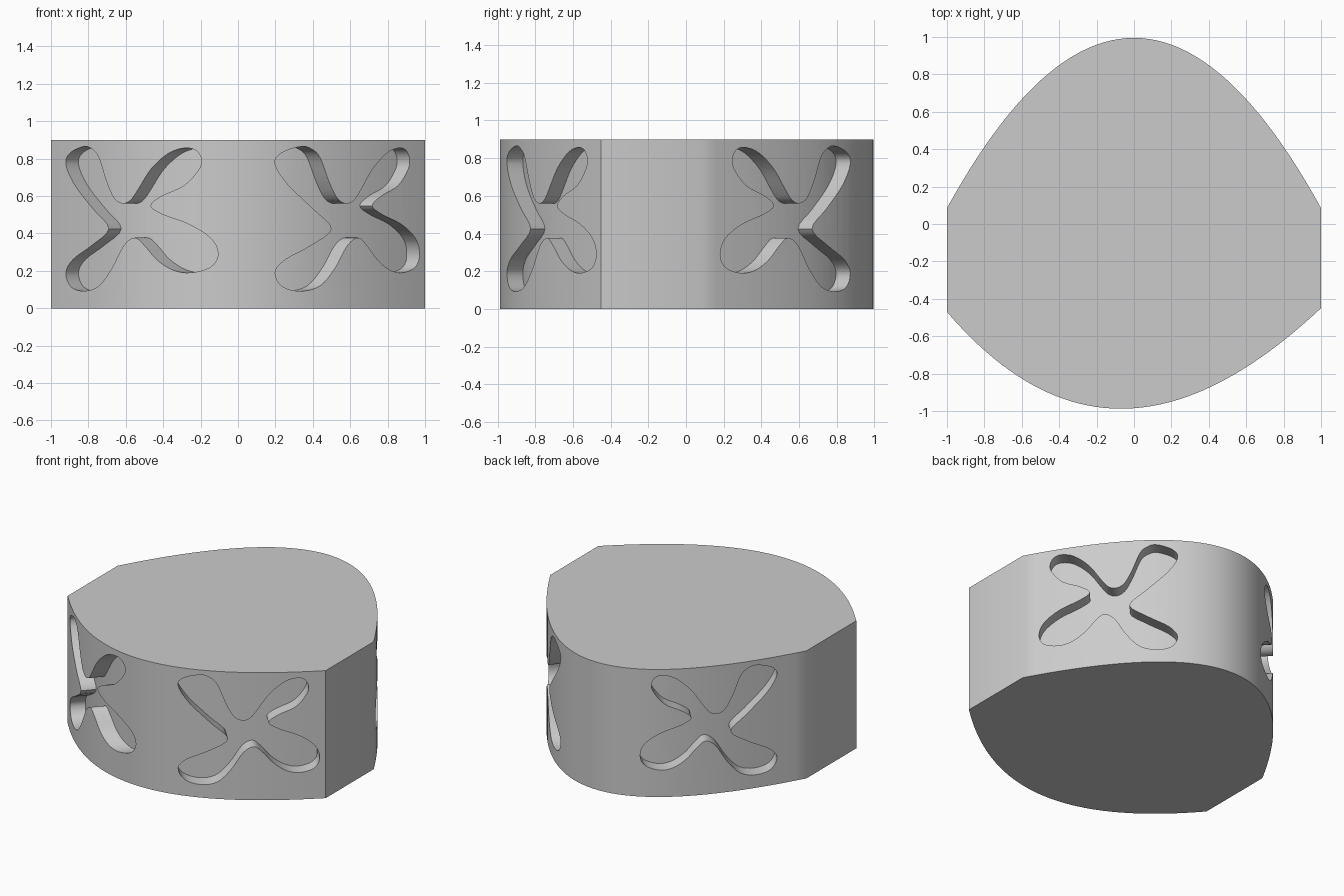
import bpy, bmesh, math
from mathutils import Vector

if "Cube" in bpy.data.objects:
    bpy.data.objects.remove(bpy.data.objects["Cube"])

HEIGHT = 0.9
DEPTH = 0.10          # depth of the flower recesses
C, K = 0.743, 0.669   # cosine and sine of the cutting angle


def front_y(x):
    return -0.985 + 0.0735 * x + 0.525 * x ** 2 - 0.0635 * x ** 3


def back_y(x):
    return 0.995 - 0.91 * x ** 2


def prism(name, ring, offset):
    """Solid made by sweeping a closed 3D ring along an offset."""
    bm = bmesh.new()
    a = [bm.verts.new(p) for p in ring]
    b = [bm.verts.new(p + offset) for p in ring]
    bm.faces.new(a)
    bm.faces.new(b)
    n = len(ring)
    for i in range(n):
        j = (i + 1) % n
        bm.faces.new((a[i], a[j], b[j], b[i]))
    bmesh.ops.recalc_face_normals(bm, faces=bm.faces)
    mesh = bpy.data.meshes.new(name)
    bm.to_mesh(mesh)
    bm.free()
    ob = bpy.data.objects.new(name, mesh)
    bpy.context.collection.objects.link(ob)
    return ob


def subtract(target, cutter):
    mod = target.modifiers.new("cut", 'BOOLEAN')
    mod.operation = 'DIFFERENCE'
    mod.solver = 'EXACT'
    mod.object = cutter
    bpy.ops.object.select_all(action='DESELECT')
    bpy.context.view_layer.objects.active = target
    target.select_set(True)
    bpy.ops.object.modifier_apply(modifier=mod.name)


def inset(ring, d):
    """Move a counter-clockwise outline inwards by d."""
    out = []
    for i, p in enumerate(ring):
        e1 = (p - ring[i - 1]).normalized()
        e2 = (ring[(i + 1) % len(ring)] - p).normalized()
        n1, n2 = Vector((-e1.y, e1.x, 0)), Vector((-e2.y, e2.x, 0))
        out.append(p + (n1 + n2) * (d / (1 + n1.dot(n2))))
    return out


def smooth_ring(pts, steps=4):
    """Closed Catmull-Rom curve through the points."""
    out, n = [], len(pts)
    for i in range(n):
        p0, p1, p2, p3 = (Vector(pts[(i + k) % n]) for k in (-1, 0, 1, 2))
        for s in range(steps):
            t = s / steps
            out.append(0.5 * (2 * p1 + (p2 - p0) * t
                              + (2 * p0 - 5 * p1 + 4 * p2 - p3) * t ** 2
                              + (3 * p1 - p0 - 3 * p2 + p3) * t ** 3))
    return out


# Body outline: curved front, curved back, flat sides
N = 48
xs = [-1 + 2 * i / N for i in range(N + 1)]
outline = [Vector((x, front_y(x), 0)) for x in xs]
outline += [Vector((x, back_y(x), 0)) for x in reversed(xs)]
body = prism("carved_body", outline, Vector((0, 0, HEIGHT)))

# Four-petal flower, as x and z on the curved front
flower = [
    (-.82, .865), (-.895, .83), (-.917, .77), (-.87, .66), (-.77, .53),
    (-.687, .425), (-.78, .335), (-.88, .26), (-.917, .19), (-.89, .115),
    (-.82, .092), (-.74, .12), (-.67, .215), (-.607, .335), (-.548, .377),
    (-.495, .335), (-.43, .26), (-.345, .205), (-.25, .19), (-.14, .22),
    (-.10, .29), (-.14, .375), (-.26, .45), (-.395, .50), (-.463, .547),
    (-.405, .60), (-.285, .655), (-.205, .74), (-.19, .795), (-.217, .842),
    (-.275, .857), (-.365, .83), (-.46, .745), (-.527, .64), (-.57, .578),
    (-.615, .56), (-.66, .59), (-.70, .68), (-.74, .805), (-.775, .85)]
flat = smooth_ring([(C * x - K * front_y(x) - 0.005, z) for x, z in flower])

# Each flower is swept right across the body; the core keeps the middle solid
for side, shift in ((1, 0.0), (-1, -0.178)):
    across = Vector((C, -K * side, 0))
    along = Vector((K * side, C, 0))
    ring = [across * (p.x + shift) + Vector((0, 0, p.y)) - along * 2 for p in flat]
    cutter = prism("flower_cutter", ring, along * 4)
    core = prism("core", [p - Vector((0, 0, 0.2)) for p in inset(outline, DEPTH)],
                 Vector((0, 0, HEIGHT + 0.4)))
    subtract(cutter, core)
    subtract(body, cutter)
    for helper in (cutter, core):
        bpy.data.objects.remove(helper)

# Colour and shading
grey = bpy.data.materials.new("light_grey")
grey.diffuse_color = (0.6, 0.6, 0.6, 1)
grey.use_nodes = True
grey.node_tree.nodes["Principled BSDF"].inputs["Base Color"].default_value = grey.diffuse_color
body.data.materials.clear()
body.data.materials.append(grey)
for poly in body.data.polygons:
    poly.material_index = 0
bpy.ops.object.select_all(action='DESELECT')
body.select_set(True)
bpy.context.view_layer.objects.active = body
bpy.ops.object.shade_smooth_by_angle(angle=math.radians(30))
